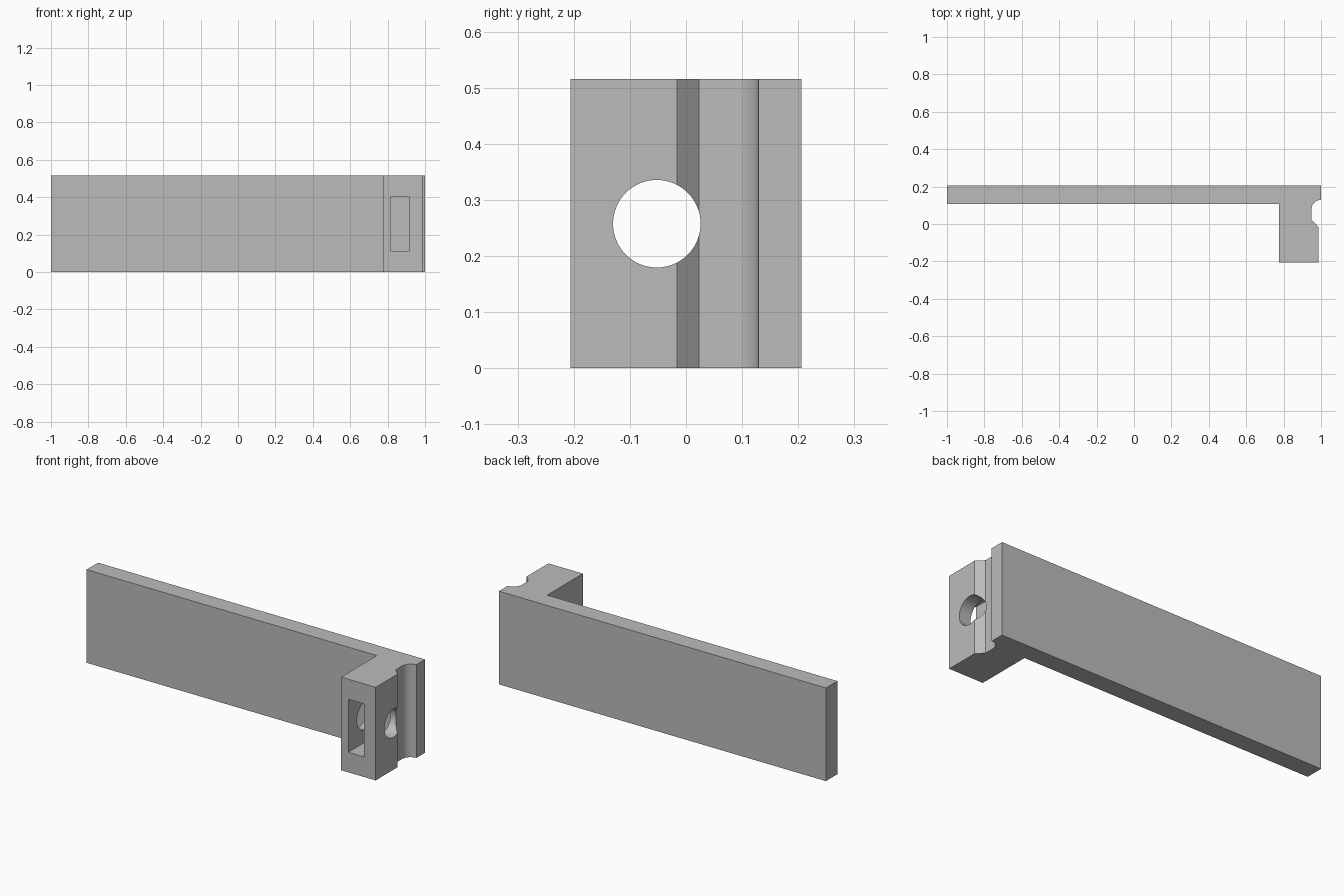
import bpy, bmesh
from math import cos, sin, pi
from mathutils import Matrix

cube = bpy.data.objects.get("Cube")
if cube:
    bpy.data.objects.remove(cube, do_unlink=True)

HEIGHT = 0.515
MID_Z = HEIGHT / 2

grey = bpy.data.materials.new("plain grey")
grey.use_nodes = True
colour = (0.5, 0.5, 0.5, 1)
grey.diffuse_color = colour
grey.node_tree.nodes["Principled BSDF"].inputs["Base Color"].default_value = colour


def make_object(name, bm):
    bmesh.ops.recalc_face_normals(bm, faces=bm.faces)
    mesh = bpy.data.meshes.new(name)
    bm.to_mesh(mesh)
    bm.free()
    mesh.materials.append(grey)
    obj = bpy.data.objects.new(name, mesh)
    bpy.context.collection.objects.link(obj)
    return obj


def cut(target, cutter):
    cutter.hide_render = True
    cutter.hide_set(True)
    mod = target.modifiers.new(cutter.name, "BOOLEAN")
    mod.operation = "DIFFERENCE"
    mod.solver = "EXACT"
    mod.object = cutter
    bpy.context.view_layer.objects.active = target
    bpy.ops.object.modifier_apply(modifier=mod.name)
    bpy.data.objects.remove(cutter, do_unlink=True)


# Plate and end block as one outline, with a rounded groove in the end
groove_y, groove_r, steps = 0.078, 0.051, 16
arc = [(1 - groove_r * sin(a), groove_y + groove_r * cos(a))
       for a in (pi / 2 * (1 - i / steps) for i in range(steps + 1))]
outline = [(-1, 0.206), (-1, 0.106), (0.775, 0.106), (0.775, -0.206),
           (0.986, -0.206), (0.986, -0.016), (0.949, 0.023)] + arc + [(1, 0.206)]

bm = bmesh.new()
face = bm.faces.new([bm.verts.new((x, y, 0)) for x, y in outline])
raised = bmesh.ops.extrude_face_region(bm, geom=[face])
bmesh.ops.translate(bm, vec=(0, 0, HEIGHT),
                    verts=[v for v in raised["geom"] if isinstance(v, bmesh.types.BMVert)])
bracket = make_object("bracket_arm", bm)

# Round hole running sideways through the block
bm = bmesh.new()
bmesh.ops.create_cone(bm, cap_ends=True, segments=64, radius1=0.078, radius2=0.078, depth=0.5,
                      matrix=Matrix.Translation((0.88, -0.052, MID_Z)) @ Matrix.Rotation(pi / 2, 4, "Y"))
cut(bracket, make_object("bolt_hole_cutter", bm))

# Rectangular pocket from the front of the block, crossing the hole
front, back = -0.3, 0.09
bm = bmesh.new()
bmesh.ops.create_cube(bm, size=1, matrix=Matrix.Translation((0.867, (front + back) / 2, MID_Z))
                      @ Matrix.Diagonal((0.096, back - front, 0.293, 1)))
cut(bracket, make_object("nut_pocket_cutter", bm))

# Smooth the hole and groove, keep the edges sharp
bpy.ops.object.select_all(action="DESELECT")
bracket.select_set(True)
bpy.context.view_layer.objects.active = bracket
bpy.ops.object.shade_smooth_by_angle(angle=pi / 6)
